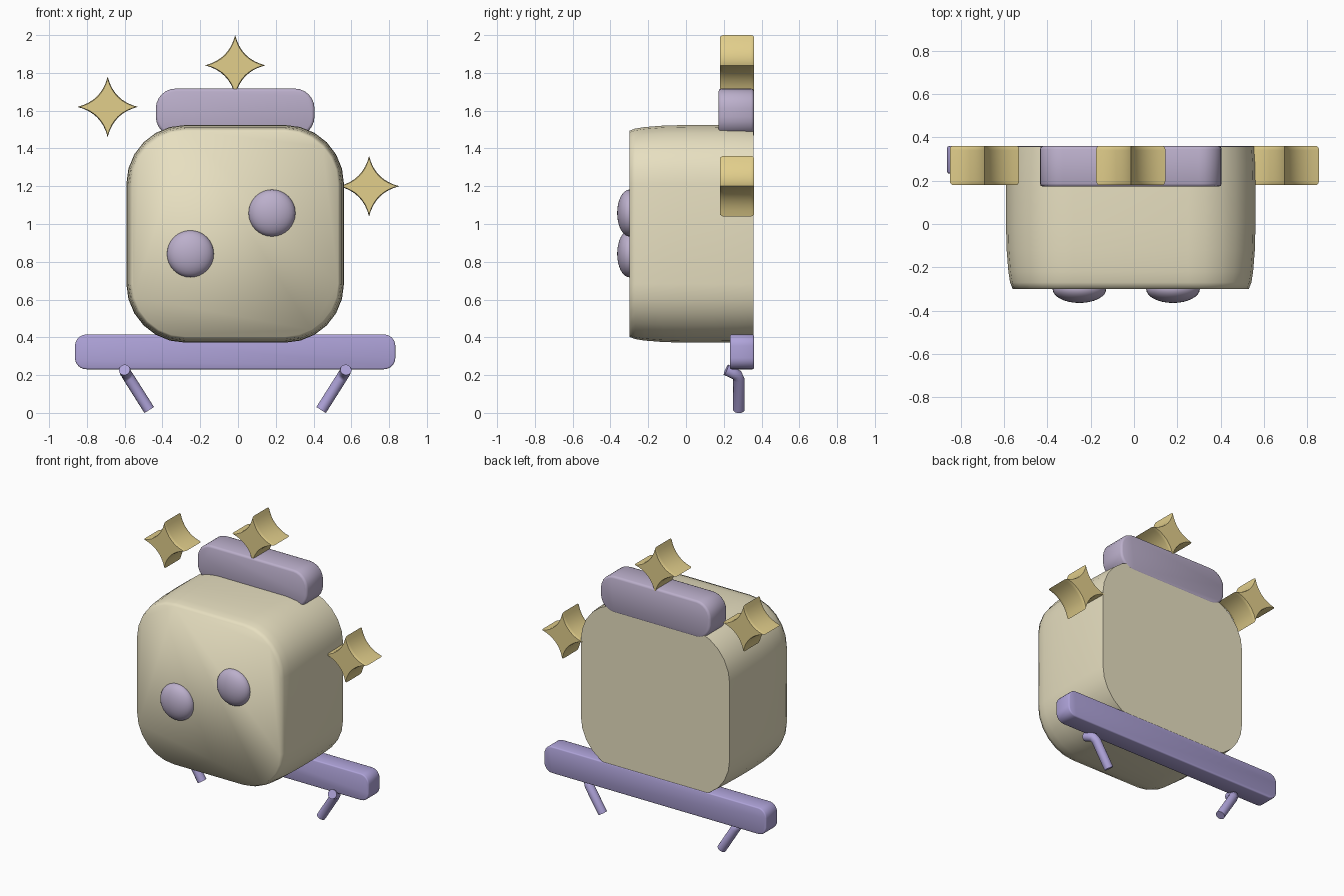
import bpy, bmesh, math
from mathutils import Vector

if "Cube" in bpy.data.objects:
    bpy.data.objects.remove(bpy.data.objects["Cube"])

CX = -0.015  # symmetry line of the body


def material(name, rgb):
    m = bpy.data.materials.new(name)
    m.diffuse_color = (*rgb, 1)
    m.use_nodes = True
    m.node_tree.nodes["Principled BSDF"].inputs["Base Color"].default_value = m.diffuse_color
    return m


CREAM = material("cream", (0.80, 0.74, 0.53))
MAUVE = material("mauve", (0.50, 0.43, 0.60))
VIOLET = material("violet", (0.43, 0.37, 0.70))
GOLD = material("gold", (0.76, 0.62, 0.26))


def finish(name, bm, mat, angle=50):
    bmesh.ops.recalc_face_normals(bm, faces=bm.faces)
    me = bpy.data.meshes.new(name)
    bm.to_mesh(me)
    bm.free()
    me.materials.append(mat)
    ob = bpy.data.objects.new(name, me)
    bpy.context.collection.objects.link(ob)
    bpy.ops.object.select_all(action='DESELECT')
    ob.select_set(True)
    bpy.context.view_layer.objects.active = ob
    bpy.ops.object.shade_smooth_by_angle(angle=math.radians(angle))
    return ob


def loft(name, rings, mat, angle=50):
    """Join closed rings of points, capped at both ends."""
    bm = bmesh.new()
    loops = [[bm.verts.new(p) for p in ring] for ring in rings]
    n = len(loops[0])
    for a, b in zip(loops, loops[1:]):
        for i in range(n):
            bm.faces.new((a[i], a[(i + 1) % n], b[(i + 1) % n], b[i]))
    bm.faces.new(loops[0])
    bm.faces.new(loops[-1])
    return finish(name, bm, mat, angle)


def rounded(cx, cz, hx, hz, r, y, steps=6):
    pts = []
    for q, (sx, sz) in enumerate(((1, 1), (-1, 1), (-1, -1), (1, -1))):
        for i in range(steps + 1):
            a = math.pi / 2 * (q + i / steps)
            pts.append((cx + sx * (hx - r) + r * math.cos(a), y,
                        cz + sz * (hz - r) + r * math.sin(a)))
    return pts


def slab(name, cx, cz, hx, hz, r, y0, y1, mat, e=0.015):
    sections = ((y0, e), (y0 + e * 0.3, e * 0.3), (y0 + e, 0),
                (y1 - e, 0), (y1 - e * 0.3, e * 0.3), (y1, e))
    return loft(name, [rounded(cx, cz, hx - d, hz - d, r - d, y) for y, d in sections], mat)


# Body: slightly bulging rounded block
profile = ((-0.30, 0.545), (-0.27, 0.557), (-0.22, 0.565), (-0.12, 0.573), (0.0, 0.576),
           (0.15, 0.576), (0.28, 0.573), (0.357, 0.568))
loft("body", [rounded(CX, 0.948, h, h, h - 0.265, y) for y, h in profile], CREAM, 80)

# Cap on top and base bar
slab("top_cap", CX, 1.59, 0.42, 0.127, 0.105, 0.172, 0.36, MAUVE)
slab("base_bar", CX, 0.323, 0.848, 0.092, 0.06, 0.233, 0.36, VIOLET, 0.008)

# Eyes: flattened domes on the front
for name, x, z in (("left_eye", -0.252, 0.842), ("right_eye", 0.18, 1.058)):
    bm = bmesh.new()
    bmesh.ops.create_uvsphere(bm, u_segments=32, v_segments=16, radius=0.124)
    for v in bm.verts:
        v.co = Vector((v.co.x + x, v.co.y * 0.52 - 0.30, v.co.z + z))
    finish(name, bm, MAUVE)


# Four-pointed stars with concave sides
def star(name, cx, cz, r=0.16):
    def ring(y, s):
        pts = []
        for k in range(4):
            for i in range(8):
                t = i / 8
                # quadratic arc from tip to tip, pulled toward the centre
                u = (1 - t) ** 2 + 0.20 * 2 * t * (1 - t)
                w = t ** 2 + 0.20 * 2 * t * (1 - t)
                a = k * math.pi / 2
                pts.append((cx + s * r * (u * math.cos(a) - w * math.sin(a)), y,
                            cz + s * r * (u * math.sin(a) + w * math.cos(a))))
        return pts
    return loft(name, [ring(0.18, 0.94), ring(0.19, 0.99), ring(0.20, 1),
                       ring(0.34, 1), ring(0.352, 0.99), ring(0.36, 0.94)], GOLD)


star("top_star", CX, 1.84)
star("left_star", -0.69, 1.62)
star("right_star", 0.694, 1.20)


# Bent tube legs
def leg(name, s):
    path = [Vector((CX + s * x, y, z)) for x, y, z in
            ((0.455, 0.28, 0.015), (0.558, 0.28, 0.178), (0.572, 0.270, 0.200),
             (0.580, 0.247, 0.213), (0.586, 0.212, 0.228))]
    rings = []
    for i, p in enumerate(path):
        d = (path[min(i + 1, len(path) - 1)] - path[max(i - 1, 0)]).normalized()
        side = d.cross(Vector((0.3 * s, 0.7, -0.6))).normalized()
        up = d.cross(side)
        rings.append([p + 0.03 * (side * math.cos(a) + up * math.sin(a))
                      for a in (2 * math.pi * j / 16 for j in range(16))])
    loft(name, rings, VIOLET)


leg("left_leg", -1)
leg("right_leg", 1)
